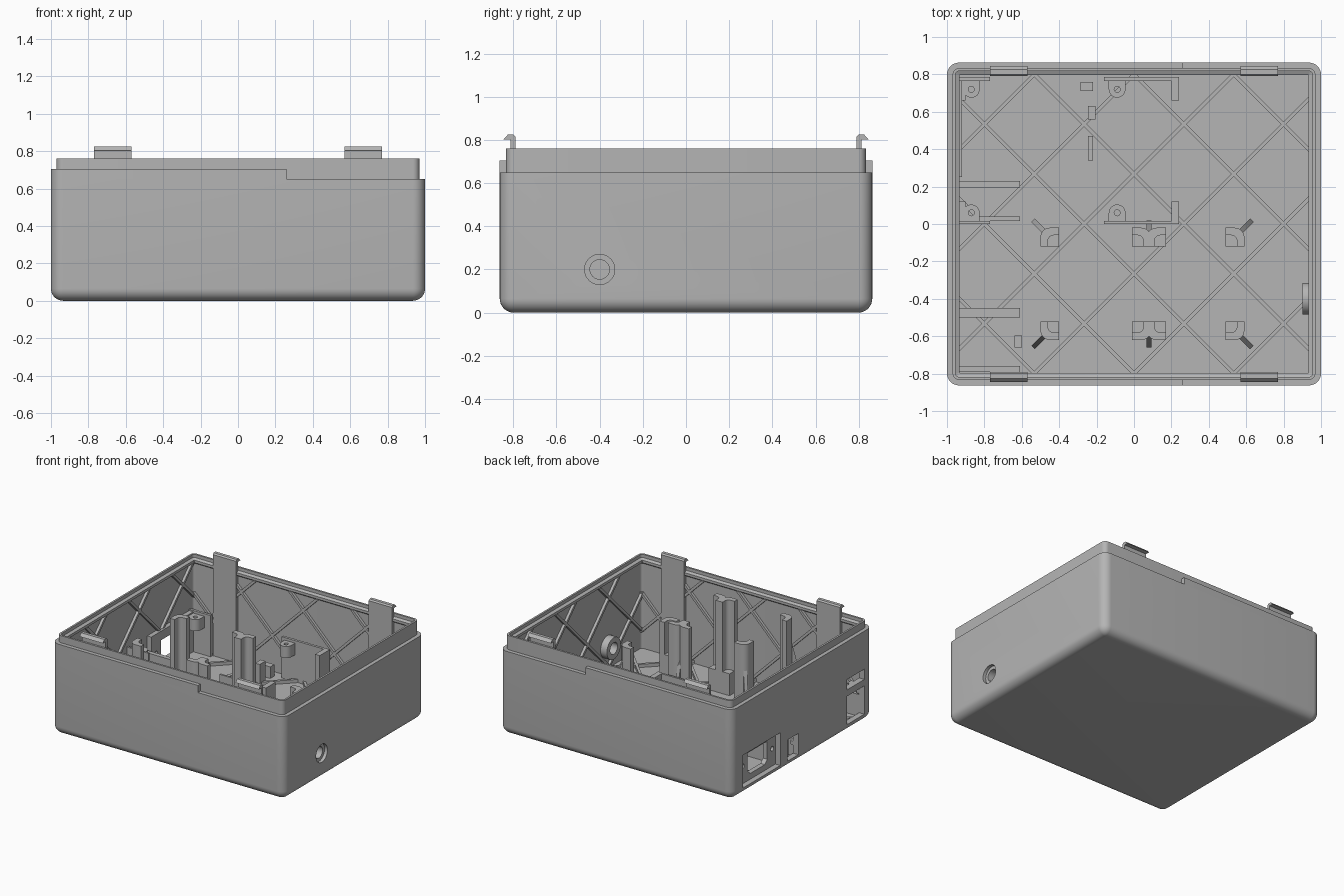
import bpy, bmesh, math
from mathutils import Vector

old = bpy.data.objects.get("Cube")
if old:
    bpy.data.objects.remove(old)

grey = bpy.data.materials.new("plain grey")
grey.use_nodes = True
tone = (0.46, 0.46, 0.46, 1)
grey.diffuse_color = tone
grey.node_tree.nodes["Principled BSDF"].inputs["Base Color"].default_value = tone

HX, HY, R = 1.0, 0.863, 0.065      # half sizes and corner radius of the case
FLOOR, WALL, RIB = 0.03, 0.045, 0.066


def finish(name, bm):
    bmesh.ops.recalc_face_normals(bm, faces=bm.faces[:])
    me = bpy.data.meshes.new(name)
    bm.to_mesh(me)
    bm.free()
    me.materials.append(grey)
    ob = bpy.data.objects.new(name, me)
    bpy.context.collection.objects.link(ob)
    return ob


def prism(name, pts, lo, hi, place=lambda u, v, w: (u, v, w)):
    """Extrude a 2D outline from lo to hi along the third axis."""
    bm = bmesh.new()
    a = [bm.verts.new(place(u, v, lo)) for u, v in pts]
    b = [bm.verts.new(place(u, v, hi)) for u, v in pts]
    bm.faces.new(a)
    bm.faces.new(b)
    for i in range(len(a)):
        j = (i + 1) % len(a)
        bm.faces.new((a[i], a[j], b[j], b[i]))
    return finish(name, bm)


def box(name, x0, x1, y0, y1, z0, z1):
    return prism(name, [(x0, y0), (x1, y0), (x1, y1), (x0, y1)], z0, z1)


def disc(name, u, v, r, lo, hi, place=lambda u, v, w: (u, v, w), n=32):
    ring = [(u + r * math.cos(math.tau * i / n), v + r * math.sin(math.tau * i / n)) for i in range(n)]
    return prism(name, ring, lo, hi, place)


def arc(cx, cy, r, a0, a1, n=8):
    return [(cx + r * math.cos(math.radians(a0 + (a1 - a0) * i / n)),
             cy + r * math.sin(math.radians(a0 + (a1 - a0) * i / n))) for i in range(n + 1)]


def cut(ob, cutters, keep=False):
    """Subtract cutters and bake the result."""
    for c in cutters:
        m = ob.modifiers.new("cut", 'BOOLEAN')
        m.object, m.operation, m.solver, m.use_self = c, 'DIFFERENCE', 'EXACT', True
    bpy.context.view_layer.update()
    me = bpy.data.meshes.new_from_object(ob.evaluated_get(bpy.context.evaluated_depsgraph_get()))
    ob.modifiers.clear()
    ob.data = me
    if not keep:
        for c in cutters:
            bpy.data.objects.remove(c)


def loft(profile, closed):
    """Stack rounded rectangles given as (inset, height)."""
    bm, rings = bmesh.new(), []
    for inset, z in profile:
        r = max(R - inset, 0.004)
        cx, cy = HX - inset - r, HY - inset - r
        pts = []
        for k, (sx, sy) in enumerate(((1, 1), (-1, 1), (-1, -1), (1, -1))):
            pts += arc(sx * cx, sy * cy, r, 90 * k, 90 * k + 90)
        rings.append([bm.verts.new((x, y, z)) for x, y in pts])
    pairs = list(zip(rings, rings[1:])) + ([(rings[-1], rings[0])] if closed else [])
    for a, b in pairs:
        for i in range(len(a)):
            j = (i + 1) % len(a)
            bm.faces.new((a[i], a[j], b[j], b[i]))
    if not closed:
        bm.faces.new(rings[0])
        bm.faces.new(rings[-1])
    return bm


# Case: rounded bottom, outer wall, raised lip, inner rim band and floor
fillet = [(R - R * math.sin(t), R - R * math.cos(t)) for t in (math.pi / 2 * i / 8 for i in range(9))]
shell = finish("case", loft(fillet + [
    (0, 0.65), (0.03, 0.65), (0.03, 0.76), (WALL, 0.76), (WALL, 0.735), (RIB, 0.725),
    (RIB, 0.705), (WALL, 0.69), (WALL, FLOOR)], False))

# Higher stretch of the outer rim, ending in a step
bm = loft([(0, 0.649), (0, 0.705), (0.031, 0.705), (0.031, 0.649)], True)
bmesh.ops.bisect_plane(bm, geom=bm.verts[:] + bm.edges[:] + bm.faces[:], plane_co=(0.26, 0, 0),
                       plane_no=(1, 0, 0), clear_outer=True)
bmesh.ops.holes_fill(bm, edges=[e for e in bm.edges if e.is_boundary])
rim = finish("raised_rim", bm)

# Diagonal lattice ribs on the floor and the four inner walls
PITCH = 0.533


def lattice(name, u0, u1, v0, v1, c_plus, c_minus, lo, hi, place):
    bm = bmesh.new()
    h = 0.014
    for s, c0 in ((1, c_plus), (-1, c_minus)):
        for k in range(-6, 7):
            c = c0 + k * PITCH
            ends = sorted(((c - u0) * s, (c - u1) * s))
            a, b = max(v0, ends[0]), min(v1, ends[1])
            if b - a < 0.03:
                continue
            vs = [bm.verts.new(place(c - s * v + d, v, w)) for w in (lo, hi)
                  for v, d in ((a, -h), (a, h), (b, h), (b, -h))]
            for f in ((0, 1, 2, 3), (4, 5, 6, 7), (0, 1, 5, 4), (1, 2, 6, 5), (2, 3, 7, 6), (3, 0, 4, 7)):
                bm.faces.new([vs[i] for i in f])
    return finish(name, bm)


wx, wy, top = HX - WALL, HY - WALL, 0.70
lattice("floor_ribs", -wx, wx, -wy, wy, 0.267, -0.267, FLOOR - 0.01, 0.055, lambda u, v, w: (u, v, w))
for s, side in ((1, "back"), (-1, "front")):
    lattice(side + "_wall_ribs", -wx, wx, FLOOR, top, 0.05, -0.05, HY - WALL - -0.005, HY - RIB,
            lambda u, v, w, s=s: (u, s * w, v))
side_ribs = [lattice(side + "_wall_ribs", -wy, wy, FLOOR, top, 0.183, 0.083, HX - WALL + 0.005, HX - RIB,
                     lambda u, v, w, s=s: (s * w, u, v)) for s, side in ((1, "left"), (-1, "right"))]

# Openings in the right wall: power inlet, switch, network port and slot
ports = [box("port_cutter", -1.1, -0.9, *p) for p in (
    (0.27, 0.73, 0.055, 0.31), (0.05, 0.18, 0.055, 0.22), (-0.76, -0.55, 0.06, 0.28), (-0.76, -0.55, 0.33, 0.41))]
cut(side_ribs[1], ports, keep=True)
cut(shell, ports)

# Round button hole with a countersink and an inner boss in the left wall
along_x = lambda u, v, w: (w, u, v)
boss = disc("button_boss", -0.4, 0.2, 0.085, 0.90, 0.96, along_x)
for ob in (shell, side_ribs[0], boss):
    cut(ob, [disc("hole_cutter", -0.4, 0.2, 0.045, 0.85, 1.1, along_x)])
cut(shell, [disc("sink_cutter", -0.4, 0.2, 0.07, 0.975, 1.1, along_x)])

# Inlet plate with socket opening and two screw holes
plate = box("inlet_plate", -0.957, -0.92, 0.25, 0.77, FLOOR, 0.34)
socket = [(0.37, 0.13), (0.40, 0.10), (0.58, 0.10), (0.61, 0.13), (0.61, 0.27), (0.37, 0.27)]
cut(plate, [prism("socket_cutter", socket, -1, -0.9, along_x)] +
    [disc("screw_cutter", y, 0.19, 0.018, -1, -0.9, along_x, 16) for y in (0.31, 0.67)])

# Switch housing, port housing and the thin guide walls beside them
box("switch_backing", -0.957, -0.94, 0.11, 0.2, FLOOR, 0.24)
for name, y0, y1, z in (("switch_guide_back", 0.195, 0.23, 0.24), ("switch_guide_front", 0.015, 0.04, 0.24),
                        ("port_guide_back", -0.5, -0.45, 0.2), ("port_guide_front", -0.79, -0.76, 0.2)):
    box(name, -0.957, -0.61, y0, y1, 0.02, z)

# Snap clips: tall strips with an outward hook
clip = [(0.79, 0.02), (0.812, 0.02), (0.812, 0.803), (0.845, 0.803), (0.825, 0.825), (0.80, 0.825), (0.79, 0.815)]
for x in (-0.67, 0.67):
    for s, side in ((1, "back"), (-1, "front")):
        prism(side + "_clip", clip, x - 0.1, x + 0.1, lambda u, v, w, s=s: (w, s * u, v))

# Corner guide posts with a low ledge and a sloping buttress
outer = [(-0.05, 0.05)] + arc(0, 0, 0.05, 90, 0) + [(0.05, -0.05)]
inner = [(0.01, -0.05)] + arc(-0.02, -0.02, 0.03, 0, 90) + [(-0.05, 0.01)]


def post(x, y, ox, oy, h):
    def place(u, v, w):
        return (x + ox * u, y + oy * v, w)
    prism("guide_post", outer + inner, 0.02, h, place)
    prism("post_ledge", [(-0.05, -0.05)] + inner, 0.02, 0.2, place)


def buttress(start, end, h):
    a, d = Vector(start), Vector(end) - Vector(start)
    n = Vector((-d.y, d.x)).normalized()
    side = [(0, 0.02), (1, 0.02), (1, h * 0.3), (0, h * 0.8)]
    prism("post_buttress", side, -0.013, 0.013,
          lambda u, v, w: (*(a + d * u + n * w), v))


for y, oy in ((-0.07, 1), (-0.57, -1)):
    for x, ox, h in ((-0.45, -1, 0.74), (0.04, 1, 0.74), (0.12, -1, 0.74), (0.54, 1, 0.45)):
        post(x, y, ox, oy, h)
    buttress((-0.475, y + oy * 0.025), (-0.54, y + oy * 0.09), 0.74)
    buttress((0.565, y + oy * 0.025), (0.63, y + oy * 0.09), 0.45)
    buttress((0.08, y), (0.08, y + oy * 0.09), 0.74)

# Board brackets: walls, end returns and drilled screw tabs
for y0, y1, r0, r1 in ((0.765, 0.785, 0.66, 0.785), (0.0, 0.015, 0.0, 0.12)):
    box("bracket_wall", -0.16, 0.24, y0, y1, 0.02, 0.35)
    box("bracket_return", 0.2, 0.24, r0, r1, 0.02, 0.35)
    box("side_bracket_wall", -0.957, -0.77, y0, y1, 0.02, 0.35)
for x in (-0.87, -0.09):
    for y, s, wall in ((0.72, -1, 0.77), (0.06, 1, 0.01)):
        half = 0.045
        tab = prism("screw_tab", [(x - half, wall), (x + half, wall)] +
                    arc(x, y, half, 0, s * 180), 0.24, 0.33)
        cut(tab, [disc("tab_cutter", x, y, 0.016, 0.2, 0.4, n=16)])
for y0, y1 in ((0.66, 0.77), (0.005, 0.12)):
    box("tab_wall", -0.957, -0.9, y0, y1, 0.24, 0.33)

# Small support blocks on the floor
for x0, x1, y0, y1, z in ((-0.64, -0.6, -0.66, -0.595, 0.2), (-0.285, -0.22, 0.71, 0.76, 0.12),
                          (-0.245, -0.205, 0.56, 0.63, 0.2), (-0.245, -0.22, 0.34, 0.47, 0.15)):
    box("support_block", x0, x1, y0, y1, 0.02, z)

# Smooth the rounded surfaces, keep edges sharp
bpy.ops.object.select_all(action='DESELECT')
for ob in bpy.context.collection.objects:
    if ob.type == 'MESH':
        ob.select_set(True)
bpy.context.view_layer.objects.active = shell
bpy.ops.object.shade_smooth_by_angle(angle=math.radians(30))
